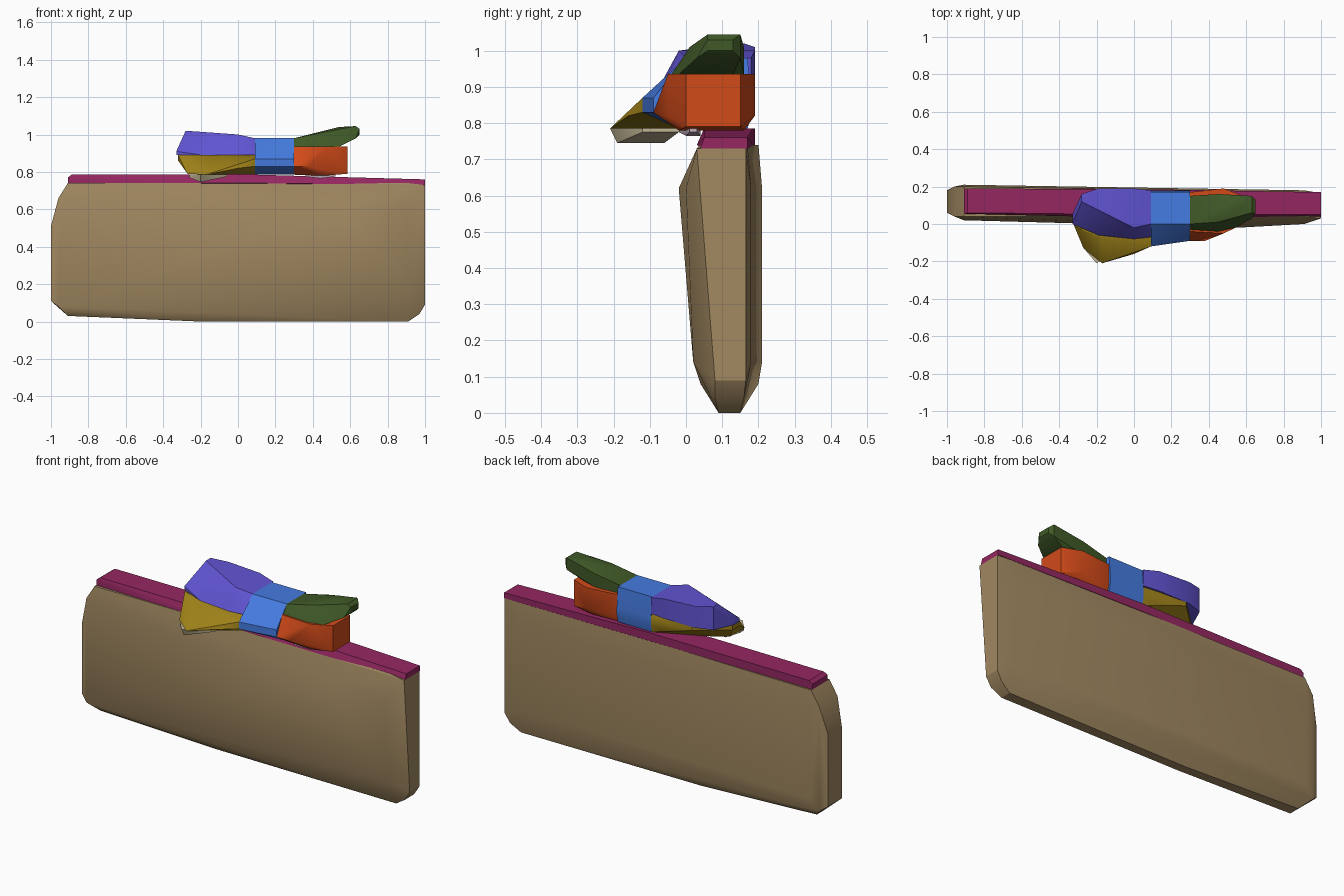
import bpy, bmesh, math

cube = bpy.data.objects.get("Cube")
if cube:
    bpy.data.objects.remove(cube, do_unlink=True)


def material(name, red, green, blue):
    mat = bpy.data.materials.new(name)
    mat.use_nodes = True
    mat.diffuse_color = (red, green, blue, 1)
    shader = mat.node_tree.nodes["Principled BSDF"]
    shader.inputs["Base Color"].default_value = mat.diffuse_color
    return mat


def section(x, front, back, bottom, top, lean=0):
    """Four-sided cross-section; lean sets back the upper front corner,
    or the lower front corner when it is negative."""
    lower_front = front + max(-lean, 0)
    upper_front = front + max(lean, 0)
    return [(x, lower_front, bottom), (x, back, bottom),
            (x, back, top), (x, upper_front, top)]


def wrap(name, mat, *sections):
    """Tight faceted skin wrapped around a row of cross-sections."""
    bm = bmesh.new()
    for points in sections:
        for point in points:
            bm.verts.new(point)
    result = bmesh.ops.convex_hull(bm, input=bm.verts[:])
    spare = {item for item in result["geom_interior"] + result["geom_unused"]
             if isinstance(item, bmesh.types.BMVert)}
    bmesh.ops.delete(bm, geom=list(spare), context="VERTS")
    bmesh.ops.dissolve_limit(bm, angle_limit=math.radians(1),
                             verts=bm.verts[:], edges=bm.edges[:])
    bmesh.ops.recalc_face_normals(bm, faces=bm.faces[:])
    mesh = bpy.data.meshes.new(name)
    bm.to_mesh(mesh)
    bm.free()
    mesh.materials.append(mat)
    part = bpy.data.objects.new(name, mesh)
    bpy.context.collection.objects.link(part)
    bpy.ops.object.select_all(action="DESELECT")
    part.select_set(True)
    bpy.context.view_layer.objects.active = part
    bpy.ops.object.shade_smooth_by_angle(angle=math.radians(30))


tan = material("tan", 0.36, 0.25, 0.12)
magenta = material("magenta", 0.3, 0.02, 0.12)
purple = material("purple", 0.12, 0.09, 0.65)
mustard = material("mustard", 0.36, 0.23, 0.01)
blue = material("blue", 0.06, 0.2, 0.75)
dark_green = material("dark green", 0.05, 0.1, 0.02)
orange = material("orange", 0.65, 0.07, 0.01)
cream = material("cream", 0.55, 0.47, 0.3)
lilac = material("pale lilac", 0.55, 0.42, 0.48)

# Levels shared by the stacked parts
rim_base, rim_top = 0.74, 0.785
right_seam, left_seam = 0.89, 0.935
knot_right, knot_left, knot_top = 0.09, 0.3, 0.98

# Bag body: keel, belly and mouth sections near each end, with rounded tips
body = [
    section(-1, 0.06, 0.18, 0.11, 0.51),
    section(-0.96, 0.04, 0.2, 0.08, 0.66),
    section(-0.2, 0.1, 0.15, 0, 0.1),
    section(0.55, -0.02, 0.18, 0.2, 0.62, -0.04),
    section(0.97, 0.08, 0.16, 0.04, 0.1),
    section(1, 0.03, 0.165, 0.09, 0.73, -0.05),
]
for x, front, back, base in ((-0.91, 0.02, 0.21, 0.03), (0.91, 0, 0.18, 0)):
    body += [
        section(x, 0.09, 0.15, base, 0.1),
        section(x, front, back, 0.14, 0.62, -0.02),
        section(x, 0.04, back - 0.01, 0.7, rim_base),
    ]
wrap("bag_body", tan, *body)

# Flat rim along the top opening
wrap("top_rim", magenta,
     section(-0.91, 0.055, 0.19, rim_base, 0.77),
     section(-0.89, 0.06, 0.19, rim_base, rim_top),
     section(0.1, 0.03, 0.185, rim_base, rim_top, 0.02),
     section(1, 0.04, 0.17, 0.73, 0.76, 0.01))

# Bow knot: a band with a pointed front that narrows to the left
knot = []
for x, front in ((knot_right, -0.12), (knot_left, -0.09)):
    knot += [section(x, -0.02, 0.17, rim_top, knot_top, 0.02),
             section(x, front, 0.18, 0.83, 0.87)]
wrap("bow_knot", blue, *knot)

# Right loop of the bow, above and below its seam
wrap("bow_right_upper", purple,
     section(-0.33, 0, 0.05, right_seam, 0.91),
     section(-0.28, -0.02, 0.16, right_seam, 1.02, 0.14),
     section(-0.19, -0.06, 0.19, right_seam, 1.01, 0.22),
     section(0, -0.08, 0.19, right_seam, 1, 0.06),
     section(knot_right, -0.07, 0.18, right_seam, knot_top, 0.07))
wrap("bow_right_lower", mustard,
     section(-0.32, -0.01, 0.05, 0.86, right_seam),
     section(-0.27, -0.13, 0, 0.79, right_seam, 0.12),
     section(-0.17, -0.21, 0.05, rim_top, right_seam, 0.13),
     section(-0.17, -0.08, 0.19, 0.87, right_seam),
     section(0, -0.16, 0.18, 0.82, right_seam, 0.08),
     section(knot_right, -0.02, 0.17, rim_top, right_seam),
     section(knot_right, -0.12, 0.18, 0.83, 0.87))

# Left loop of the bow, above and below its seam
wrap("bow_left_upper", dark_green,
     section(knot_left, -0.03, 0.15, left_seam, knot_top, 0.03),
     section(0.45, -0.04, 0.16, left_seam, 1.01, 0.05),
     section(0.54, -0.02, 0.13, left_seam, 1.04, 0.08),
     section(0.63, 0.03, 0.15, knot_top, 1.045, 0.03),
     section(0.65, 0.06, 0.13, 1, 1.03))
wrap("bow_left_lower", orange,
     section(knot_left, -0.02, 0.16, rim_top, 0.86),
     section(knot_left, -0.09, 0.17, 0.83, left_seam, 0.05),
     section(0.38, -0.09, 0.17, 0.83, left_seam, 0.05),
     section(0.46, -0.02, 0.16, 0.78, 0.82),
     section(0.48, -0.05, 0.19, 0.82, left_seam),
     section(0.585, 0, 0.15, 0.79, left_seam))

# Small lips under each loop
wrap("right_under_lip", cream,
     section(-0.26, -0.14, -0.1, 0.77, rim_top),
     section(-0.2, -0.21, -0.06, 0.745, rim_top, -0.02),
     section(-0.06, -0.12, -0.02, 0.775, rim_top))
wrap("left_under_lip", lilac,
     section(0.36, -0.02, 0.03, 0.775, rim_top),
     section(0.44, 0, 0.04, 0.765, rim_top),
     section(0.52, 0.01, 0.03, 0.775, rim_top))
